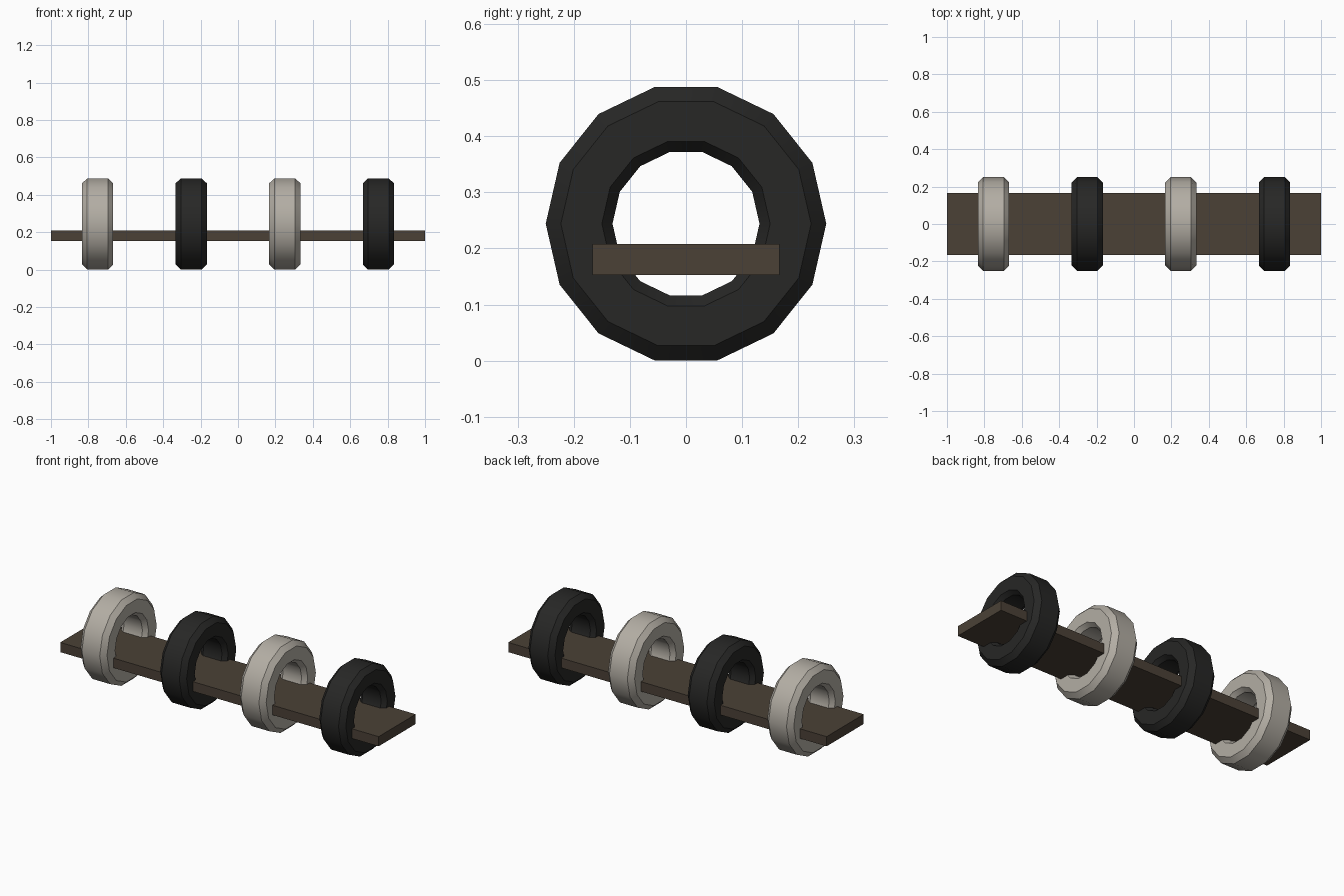
import bpy, bmesh
from math import cos, sin, pi, radians

if "Cube" in bpy.data.objects:
    bpy.data.objects.remove(bpy.data.objects["Cube"])

SIDES = 14
AXIS_Z = 0.244
# ring cross-section: (x offset, radius)
PROFILE = [(-0.056, 0.25), (0.056, 0.25), (0.083, 0.223), (0.083, 0.15),
           (0.058, 0.131), (-0.058, 0.131), (-0.083, 0.15), (-0.083, 0.223)]


def material(name, rgb):
    m = bpy.data.materials.new(name)
    m.diffuse_color = (*rgb, 1)
    m.use_nodes = True
    m.node_tree.nodes["Principled BSDF"].inputs["Base Color"].default_value = m.diffuse_color
    return m


def add_object(name, bm, mat, location):
    bmesh.ops.recalc_face_normals(bm, faces=bm.faces)
    mesh = bpy.data.meshes.new(name)
    bm.to_mesh(mesh)
    bm.free()
    mesh.materials.append(mat)
    ob = bpy.data.objects.new(name, mesh)
    ob.location = location
    bpy.context.collection.objects.link(ob)
    return ob


def ring(name, x, mat):
    bm = bmesh.new()
    loops = []
    for i in range(SIDES):
        a = 2 * pi * i / SIDES
        loops.append([bm.verts.new((px, r * cos(a), r * sin(a))) for px, r in PROFILE])
    n = len(PROFILE)
    for i in range(SIDES):
        a, b = loops[i], loops[(i + 1) % SIDES]
        for j in range(n):
            k = (j + 1) % n
            bm.faces.new((a[j], a[k], b[k], b[j]))
    ob = add_object(name, bm, mat, (x, 0, AXIS_Z))
    # soft around the ring, crisp at the chamfers
    bpy.ops.object.select_all(action='DESELECT')
    ob.select_set(True)
    bpy.context.view_layer.objects.active = ob
    bpy.ops.object.shade_smooth_by_angle(angle=radians(30))


wood = material("dark_wood", (0.07, 0.053, 0.037))
pale = material("pale_rubber", (0.45, 0.42, 0.37))
black = material("black_rubber", (0.02, 0.02, 0.019))

# plank running through the tyres
bm = bmesh.new()
bmesh.ops.create_cube(bm, size=1)
bmesh.ops.scale(bm, vec=(2, 0.333, 0.055), verts=bm.verts)
add_object("plank", bm, wood, (0, 0, 0.18))

# four tyres in alternating colours
for i in range(4):
    ring(f"tyre_{i + 1}", -0.75 + 0.5 * i, black if i % 2 else pale)
